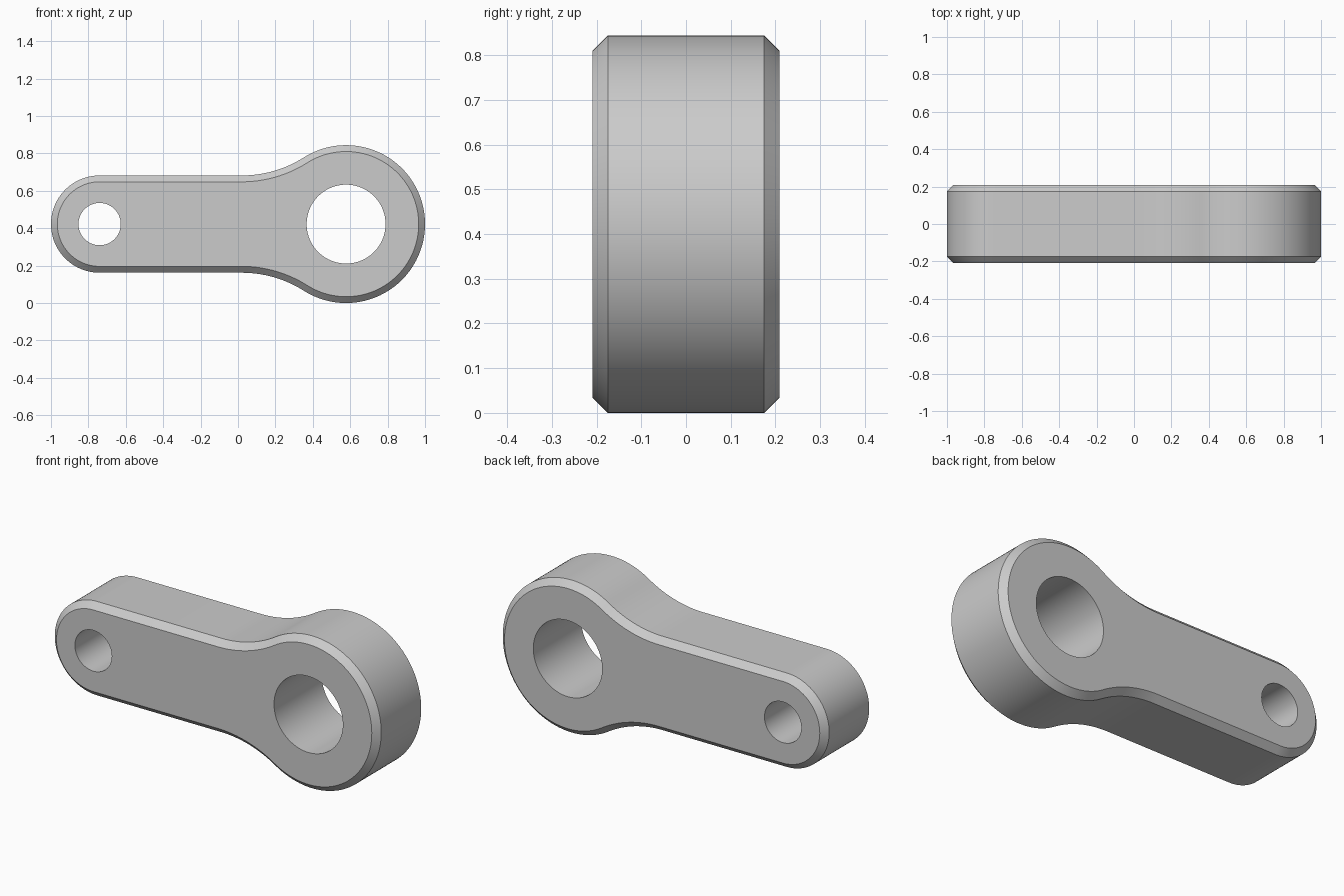
import bpy
import bmesh
from math import sin, cos, pi, sqrt, atan2, radians

cube = bpy.data.objects.get("Cube")
if cube:
    bpy.data.objects.remove(cube, do_unlink=True)

# Main dimensions
BIG_X, BIG_R, BIG_HOLE = 0.578, 0.422, 0.211
SMALL_X, SMALL_R, SMALL_HOLE = -0.74, 0.26, 0.113
FILLET_R = 0.62
HALF_DEPTH, CHAMFER = 0.209, 0.034
MID_Z = BIG_R

# Colour
metal = bpy.data.materials.new("plain grey metal")
metal.use_nodes = True
grey = (0.6, 0.6, 0.6, 1)
metal.diffuse_color = grey
metal.node_tree.nodes["Principled BSDF"].inputs["Base Color"].default_value = grey


def arc(cx, cz, r, start, end, steps):
    angles = [start + (end - start) * i / steps for i in range(steps + 1)]
    return [(cx + r * cos(a), cz + r * sin(a)) for a in angles]


def outline(inset):
    """Closed link outline: big end, blending fillets, straight arm, small end."""
    rise = SMALL_R + FILLET_R
    run = sqrt((BIG_R + FILLET_R) ** 2 - rise ** 2)
    join = atan2(rise, -run)
    upper = arc(BIG_X, 0, BIG_R - inset, 0, join, 40)
    upper += arc(BIG_X - run, rise, FILLET_R + inset, join - pi, -pi / 2, 16)[1:]
    upper += arc(SMALL_X, 0, SMALL_R - inset, pi / 2, pi, 24)
    return upper + [(x, -z) for x, z in upper[-2:0:-1]]


# Link body: chamfered rings lofted from front to back
bm = bmesh.new()
rings = []
for y, inset in ((-HALF_DEPTH, CHAMFER), (CHAMFER - HALF_DEPTH, 0),
                 (HALF_DEPTH - CHAMFER, 0), (HALF_DEPTH, CHAMFER)):
    rings.append([bm.verts.new((x, y, z + MID_Z)) for x, z in outline(inset)])
for a, b in zip(rings, rings[1:]):
    for i in range(len(a)):
        bm.faces.new((a[i - 1], a[i], b[i], b[i - 1]))
bm.faces.new(rings[0])
bm.faces.new(rings[-1])
bmesh.ops.recalc_face_normals(bm, faces=bm.faces)
mesh = bpy.data.meshes.new("link_body")
bm.to_mesh(mesh)
bm.free()
mesh.materials.append(metal)
body = bpy.data.objects.new("link_body", mesh)
bpy.context.collection.objects.link(body)


# Straight bores through both ends
def bore(x, radius):
    bpy.ops.mesh.primitive_cylinder_add(vertices=80, radius=radius, depth=1,
                                        location=(x, 0, MID_Z), rotation=(pi / 2, 0, 0))
    cutter = bpy.context.object
    cutter.data.materials.append(metal)
    bpy.context.view_layer.objects.active = body
    mod = body.modifiers.new("bore", 'BOOLEAN')
    mod.operation, mod.solver, mod.object = 'DIFFERENCE', 'EXACT', cutter
    bpy.ops.object.modifier_apply(modifier=mod.name)
    bpy.data.objects.remove(cutter, do_unlink=True)


bore(BIG_X, BIG_HOLE)
bore(SMALL_X, SMALL_HOLE)

bpy.ops.object.select_all(action='DESELECT')
body.select_set(True)
bpy.context.view_layer.objects.active = body
bpy.ops.object.shade_smooth_by_angle(angle=radians(30))
